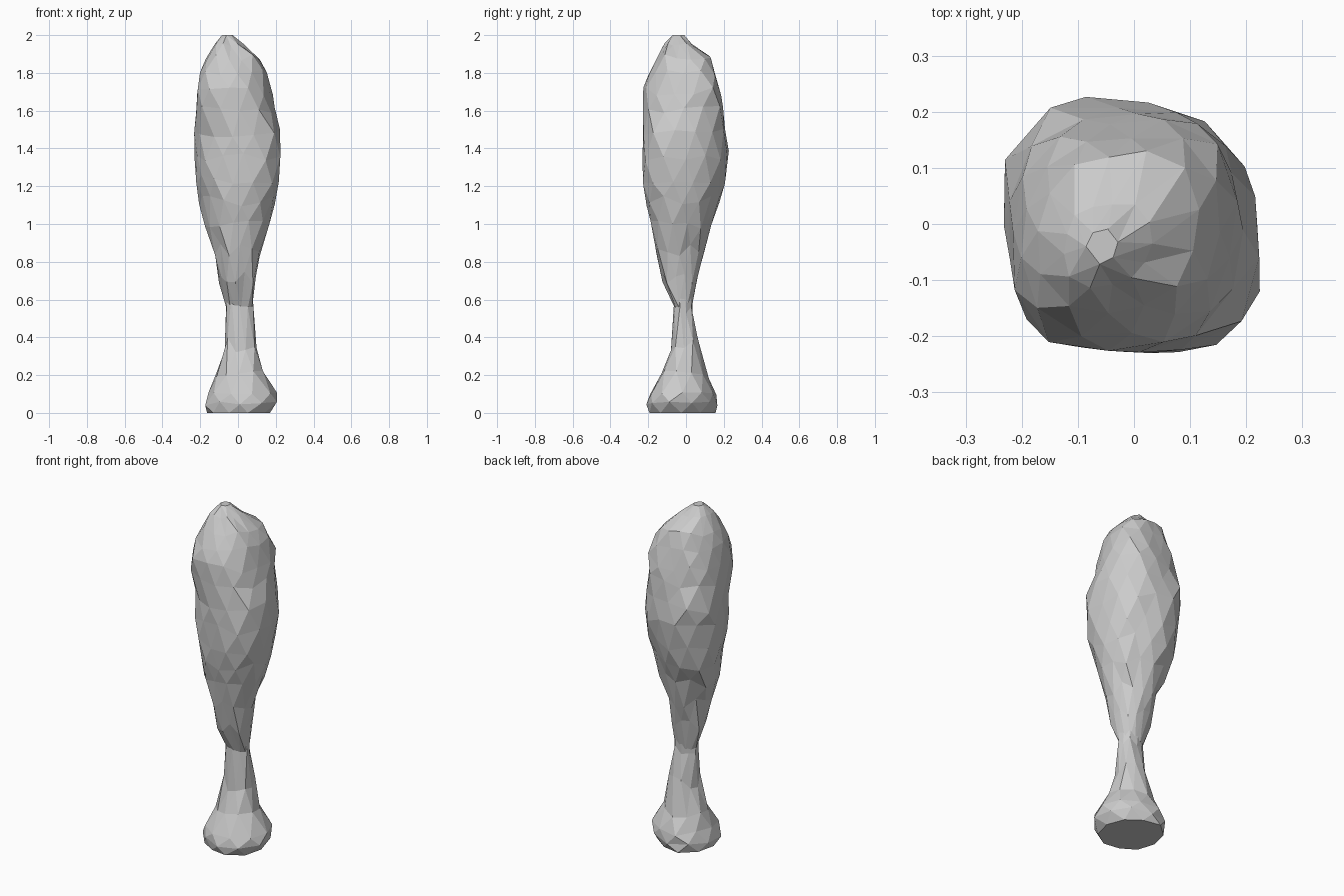
import bpy, bmesh, math, random
from math import sin, cos, pi

cube = bpy.data.objects.get("Cube")
if cube:
    bpy.data.objects.remove(cube, do_unlink=True)

grey = bpy.data.materials.new("plain grey")
grey.use_nodes = True
grey.diffuse_color = (0.6, 0.6, 0.6, 1)
bsdf = next(n for n in grey.node_tree.nodes if n.type == 'BSDF_PRINCIPLED')
bsdf.inputs["Base Color"].default_value = grey.diffuse_color


def clamp(value, low, high):
    return max(low, min(high, value))


def dent(a, centre, width):
    return math.exp(-((a - centre) / width) ** 2)


def lumpy_loft(name, rings, sides, rough, shape, seed):
    """Faceted skin through rings of (z, min x, max x, min y, max y)."""
    rng = random.Random(seed)
    bm = bmesh.new()
    loops = []
    last = len(rings) - 1
    for i, (z, x0, x1, y0, y1) in enumerate(rings):
        cx, cy = (x0 + x1) / 2, (y0 + y1) / 2
        rx, ry = (x1 - x0) / 2, (y1 - y0) / 2
        wobble = 0 if i in (0, last) else 0.25 * min(z - rings[i - 1][0], rings[i + 1][0] - z)
        loop = []
        for j in range(sides):
            a = 2 * pi * (j + 0.5 * (i % 2)) / sides
            r = shape(a, z) * (1.02 + rng.uniform(-rough, rough))
            x = clamp(cx + rx * r * cos(a), x0 - 0.006, x1 + 0.006)
            y = clamp(cy + ry * r * sin(a), y0 - 0.006, y1 + 0.006)
            loop.append(bm.verts.new((x, y, z + rng.uniform(-wobble, wobble))))
        loops.append(loop)
    # Staggered triangles between neighbouring rings
    for i, (low, high) in enumerate(zip(loops, loops[1:])):
        for j in range(sides):
            k = (j + 1) % sides
            if i % 2:
                bm.faces.new((low[j], high[k], high[j]))
                bm.faces.new((low[j], low[k], high[k]))
            else:
                bm.faces.new((low[j], low[k], high[j]))
                bm.faces.new((low[k], high[k], high[j]))
    bm.faces.new(loops[0][::-1])
    bm.faces.new(loops[-1])
    # Merge crowded corners into fewer, bigger facets
    bmesh.ops.remove_doubles(bm, verts=bm.verts[:], dist=0.024)
    bmesh.ops.recalc_face_normals(bm, faces=bm.faces[:])
    mesh = bpy.data.meshes.new(name)
    bm.to_mesh(mesh)
    bm.free()
    mesh.materials.append(grey)
    obj = bpy.data.objects.new(name, mesh)
    bpy.context.collection.objects.link(obj)
    return obj


def meat_shape(a, z):
    # Belly is longer along one diagonal, the top along the other
    skew = -0.07 + 0.15 * clamp((z - 1.48) * 4, 0, 1)
    # Crease down the upper back beside the shoulder
    crease = 0.1 * dent(a, 1.6, 0.3) * clamp((z - 1.25) * 3, 0, 1)
    return 1.02 - 0.03 * cos(4 * a) + skew * sin(2 * a) - crease


def bone_shape(a, z):
    # Knuckle lobes and a front notch fade into the shaft
    knuckle = clamp(1 - z * 2, 0, 1)
    return 1 + knuckle * (0.04 * cos(3 * a + 0.6) - 0.16 * dent(a, 4.15, 0.3))


# Bone: flat-bottomed knuckle and thin shaft running up into the meat
bone_rings = [
    (0, -.165, .165, -.2, .15),
    (.05, -.18, .2, -.21, .16),
    (.11, -.16, .2, -.195, .155),
    (.2, -.12, .13, -.135, .115),
    (.36, -.07, .1, -.085, .065),
    (.57, -.065, .08, -.065, .035),
    (.8, -.06, .07, -.07, .04),
]
lumpy_loft("bone", bone_rings, 10, 0.05, bone_shape, 4)

# Meat: narrow cuff, full belly, and a peak with a lower shoulder beside it
meat_rings = [
    (.56, -.06, .078, -.06, .03),
    (.72, -.1, .095, -.125, .065),
    (.86, -.125, .118, -.16, .09),
    (1, -.17, .16, -.19, .13),
    (1.12, -.2, .19, -.21, .17),
    (1.24, -.215, .21, -.225, .2),
    (1.36, -.225, .225, -.228, .225),
    (1.48, -.228, .225, -.228, .22),
    (1.6, -.228, .195, -.228, .205),
    (1.7, -.22, .18, -.22, .195),
    (1.8, -.2, .15, -.195, .165),
    (1.88, -.168, .11, -.16, .135),
    (1.95, -.125, .03, -.11, .04),
    (2, -.085, -.03, -.07, -.01),
]
lumpy_loft("meat", meat_rings, 13, 0.035, meat_shape, 9)
